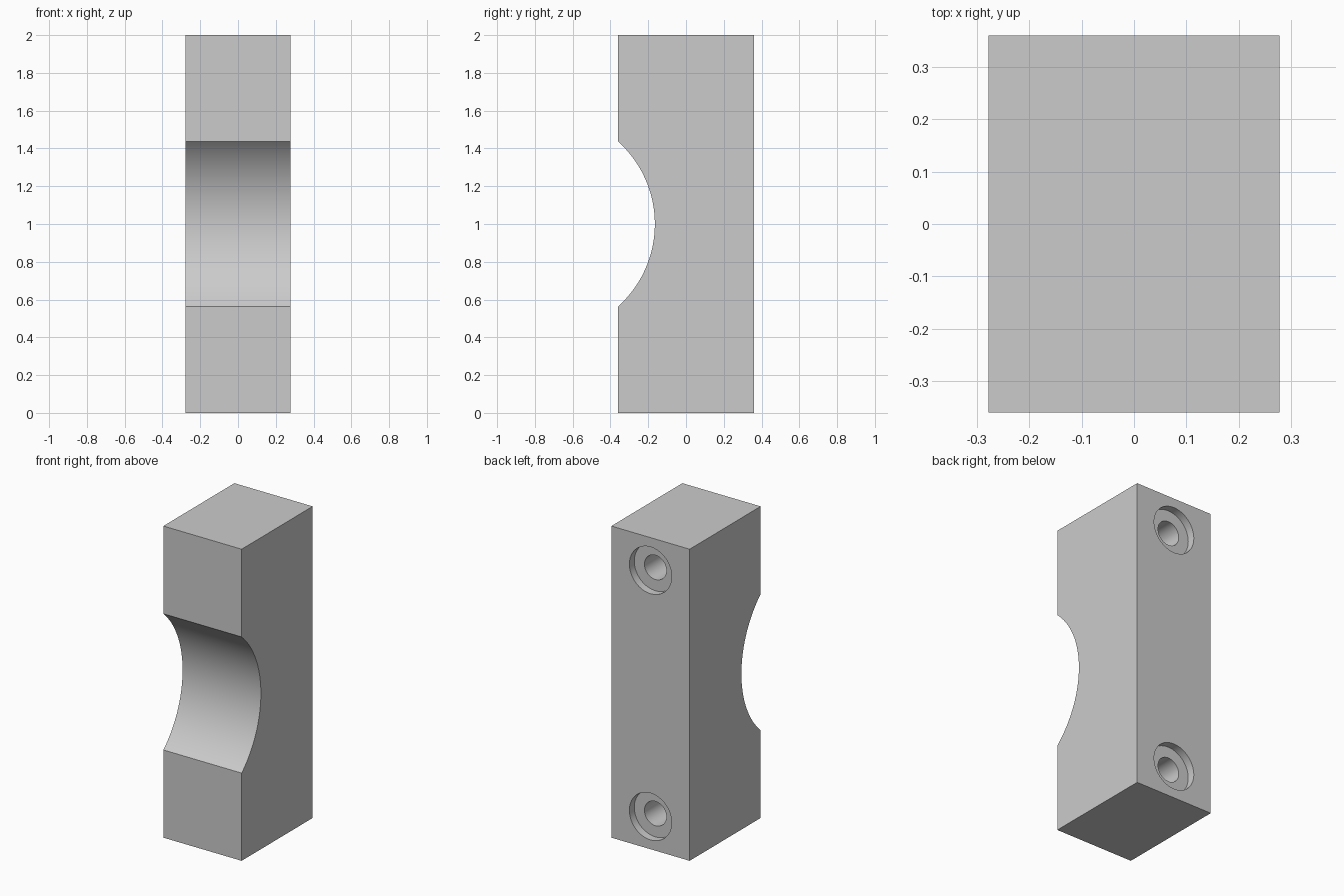
import bpy
import bmesh
from math import asin, sin, cos, pi, radians

if "Cube" in bpy.data.objects:
    bpy.data.objects.remove(bpy.data.objects["Cube"], do_unlink=True)

HALF_X, HALF_Y, HEIGHT = 0.278, 0.36, 2.0
SADDLE_HALF, SADDLE_DEPTH = 0.437, 0.195
HOLE_INSET = 0.21

grey = bpy.data.materials.new("plain grey")
grey.use_nodes = True
colour = (0.6, 0.6, 0.6, 1)
grey.diffuse_color = colour
grey.node_tree.nodes["Principled BSDF"].inputs["Base Color"].default_value = colour

# Side profile: rectangle with a circular saddle in the front
radius = (SADDLE_HALF ** 2 + SADDLE_DEPTH ** 2) / (2 * SADDLE_DEPTH)
centre_y = -HALF_Y + SADDLE_DEPTH - radius
span = asin(SADDLE_HALF / radius)
steps = 48
profile = [(-HALF_Y, 0), (HALF_Y, 0), (HALF_Y, HEIGHT), (-HALF_Y, HEIGHT)]
for i in range(steps + 1):
    a = span - 2 * span * i / steps
    profile.append((centre_y + radius * cos(a), HEIGHT / 2 + radius * sin(a)))

# Extrude the profile across the width
bm = bmesh.new()
face = bm.faces.new([bm.verts.new((-HALF_X, y, z)) for y, z in profile])
extruded = bmesh.ops.extrude_face_region(bm, geom=[face])["geom"]
bmesh.ops.translate(bm, vec=(2 * HALF_X, 0, 0),
                    verts=[v for v in extruded if isinstance(v, bmesh.types.BMVert)])
bmesh.ops.recalc_face_normals(bm, faces=bm.faces)
mesh = bpy.data.meshes.new("saddle_block")
bm.to_mesh(mesh)
bm.free()
block = bpy.data.objects.new("saddle_block", mesh)
bpy.context.collection.objects.link(block)
mesh.materials.append(grey)


def drill(z, r, depth):
    """Cut a blind round hole into the back face."""
    over = 0.1
    bpy.ops.mesh.primitive_cylinder_add(
        vertices=64, radius=r, depth=depth + over, rotation=(pi / 2, 0, 0),
        location=(0, HALF_Y + (over - depth) / 2, z))
    cutter = bpy.context.object
    cutter.name = "hole_cutter"
    cutter.hide_render = True
    cutter.data.materials.append(grey)
    mod = block.modifiers.new("hole", "BOOLEAN")
    mod.operation = "DIFFERENCE"
    mod.solver = "EXACT"
    mod.object = cutter
    bpy.ops.object.select_all(action="DESELECT")
    bpy.context.view_layer.objects.active = block
    block.select_set(True)
    bpy.ops.object.modifier_apply(modifier=mod.name)
    bpy.data.objects.remove(cutter, do_unlink=True)


# Counterbored screw holes near the top and bottom of the back
for z in (HOLE_INSET, HEIGHT - HOLE_INSET):
    drill(z, 0.15, 0.05)
    drill(z, 0.078, 0.45)

bpy.ops.object.shade_smooth_by_angle(angle=radians(30))
